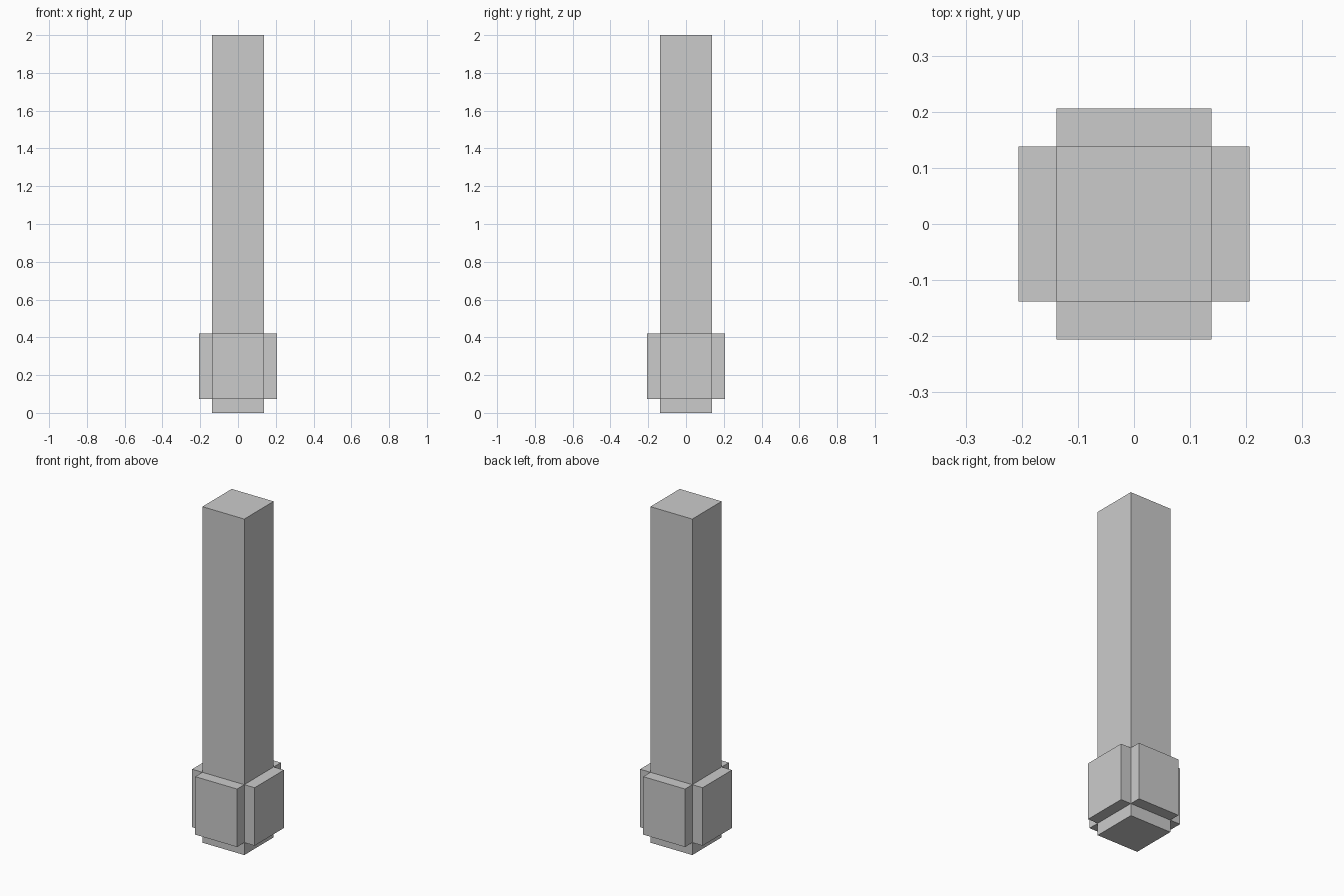
import bpy

if "Cube" in bpy.data.objects:
    bpy.data.objects.remove(bpy.data.objects["Cube"])

HALF = 0.138           # half width of the square column
OUT = 0.206            # outer reach of the base plates
Z0, Z1 = 0.074, 0.419  # bottom and top of the plates


def box(name, lo, hi):
    """Axis-aligned box between two corners."""
    centre = [(a + b) / 2 for a, b in zip(lo, hi)]
    bpy.ops.mesh.primitive_cube_add(size=1, location=centre)
    ob = bpy.context.object
    ob.name = name
    ob.scale = [b - a for a, b in zip(lo, hi)]
    bpy.ops.object.transform_apply(location=False, rotation=False, scale=True)
    return ob


# Square column
box("column", (-HALF, -HALF, 0), (HALF, HALF, 2))

# One plate on each side of the column foot
box("front_plate", (-HALF, -OUT, Z0), (HALF, -HALF, Z1))
box("back_plate", (-HALF, HALF, Z0), (HALF, OUT, Z1))
box("left_plate", (-OUT, -HALF, Z0), (-HALF, HALF, Z1))
box("right_plate", (HALF, -HALF, Z0), (OUT, HALF, Z1))
